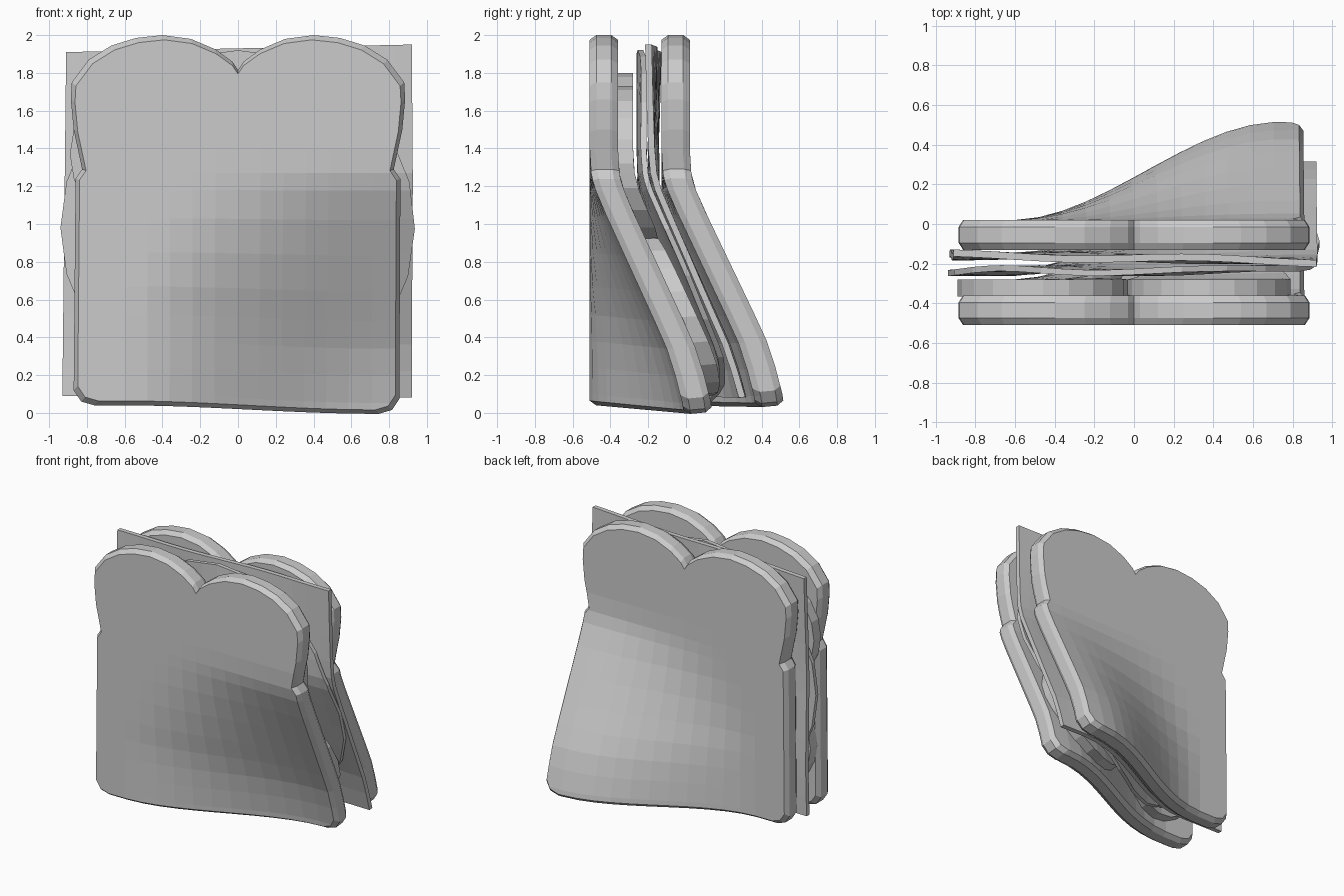
import bpy, bmesh, math
from mathutils import Vector

if "Cube" in bpy.data.objects:
    bpy.data.objects.remove(bpy.data.objects["Cube"])


def lerp_table(table, t):
    if t <= table[0][0]:
        return table[0][1]
    for (a, va), (b, vb) in zip(table, table[1:]):
        if t <= b:
            return va + (vb - va) * (t - a) / (b - a)
    return table[-1][1]


CURL = [(0, .505), (.1, .49), (.33, .43), (.47, .367), (1.15, .042), (1.25, .01), (1.36, 0)]


def curl(p):
    """Bend the lower right corner backwards."""
    start = -.62 + .25 * min(1, max(0, (p.z - .5) / .6))
    t = min(1, max(0, (p.x - start) / (.75 - start)))
    d = lerp_table(CURL, p.z) * t * t * (3 - 2 * t)
    return Vector((p.x - .03 * d, p.y + d, p.z + .19 * p.y * d))


def slab(name, outline, y0, y1, chamfer=0, inset=.975, wave=None):
    """Extrude an x/z outline along y, cut it into a grid, then bend it."""
    if chamfer:
        rings = [(y0, inset), (y0 + chamfer, 1), (y1 - chamfer, 1), (y1, inset)]
    else:
        rings = [(y0, 1), (y1, 1)]
    bm = bmesh.new()
    loops = [[bm.verts.new((x * s, y, 1 + (z - 1) * s)) for x, z in outline] for y, s in rings]
    n = len(outline)
    for a, b in zip(loops, loops[1:]):
        for i in range(n):
            j = (i + 1) % n
            bm.faces.new((a[i], a[j], b[j], b[i]))
    bm.faces.new(loops[0])
    bm.faces.new(loops[-1][::-1])
    cuts = [((i * .12, 0, 0), (1, 0, 0)) for i in range(-7, 8)]
    cuts += [((0, 0, z), (0, 0, 1)) for z in
             (.1, .24, .38, .52, .67, .85, 1.03, 1.18, 1.27, 1.4, 1.6)]
    for co, no in cuts:
        bmesh.ops.bisect_plane(bm, geom=bm.verts[:] + bm.edges[:] + bm.faces[:],
                               dist=1e-4, plane_co=co, plane_no=no)
    for v in bm.verts:
        if wave:
            v.co.y += wave(v.co.x, v.co.z)
        v.co = curl(v.co)
    bmesh.ops.recalc_face_normals(bm, faces=bm.faces[:])
    me = bpy.data.meshes.new(name)
    bm.to_mesh(me)
    bm.free()
    ob = bpy.data.objects.new(name, me)
    bpy.context.collection.objects.link(ob)
    return ob


def disc(cx, cz, r, n):
    return [(cx + r * math.cos(2 * math.pi * i / n), cz + r * math.sin(2 * math.pi * i / n))
            for i in range(n)]


# Bread slices: half outline mirrored across x = 0
half = [(.76, .04), (.83, .06), (.87, .12), (.86, 1.24), (.825, 1.29), (.87, 1.5), (.885, 1.66),
        (.88, 1.75), (.79, 1.87), (.67, 1.945), (.54, 1.985), (.4, 2.0), (.25, 1.98), (.12, 1.925),
        (.03, 1.86)]
bread = half + [(0, 1.815)] + [(-x, z) for x, z in reversed(half)]
slab("front_bread", bread, -.51, -.36, .035)
slab("back_bread", bread, -.13, .02, .035)

# Four round filling slices behind the front bread
for name, cx, cz, r in (("upper_left", -.46, 1.37, .43), ("upper_right", .38, 1.32, .41),
                        ("lower_left", -.45, .53, .41), ("lower_right", .4, .53, .42)):
    slab("round_slice_" + name, disc(cx, cz, r, 20), -.365, -.28)

# Large round leaf
slab("leaf", disc(0, .98, .94, 24), -.25, -.22,
     wave=lambda x, z: .012 * math.sin(5 * x + 3 * z))

# Square sheet, slightly tilted and wavy
sheet = [(-.93, .09), (.935, .10), (.92, 1.95), (-.91, 1.91)]
slab("square_sheet", sheet, -.19, -.155,
     wave=lambda x, z: -.018 * x + .01 * math.sin(5 * x) * math.sin(4 * z))
